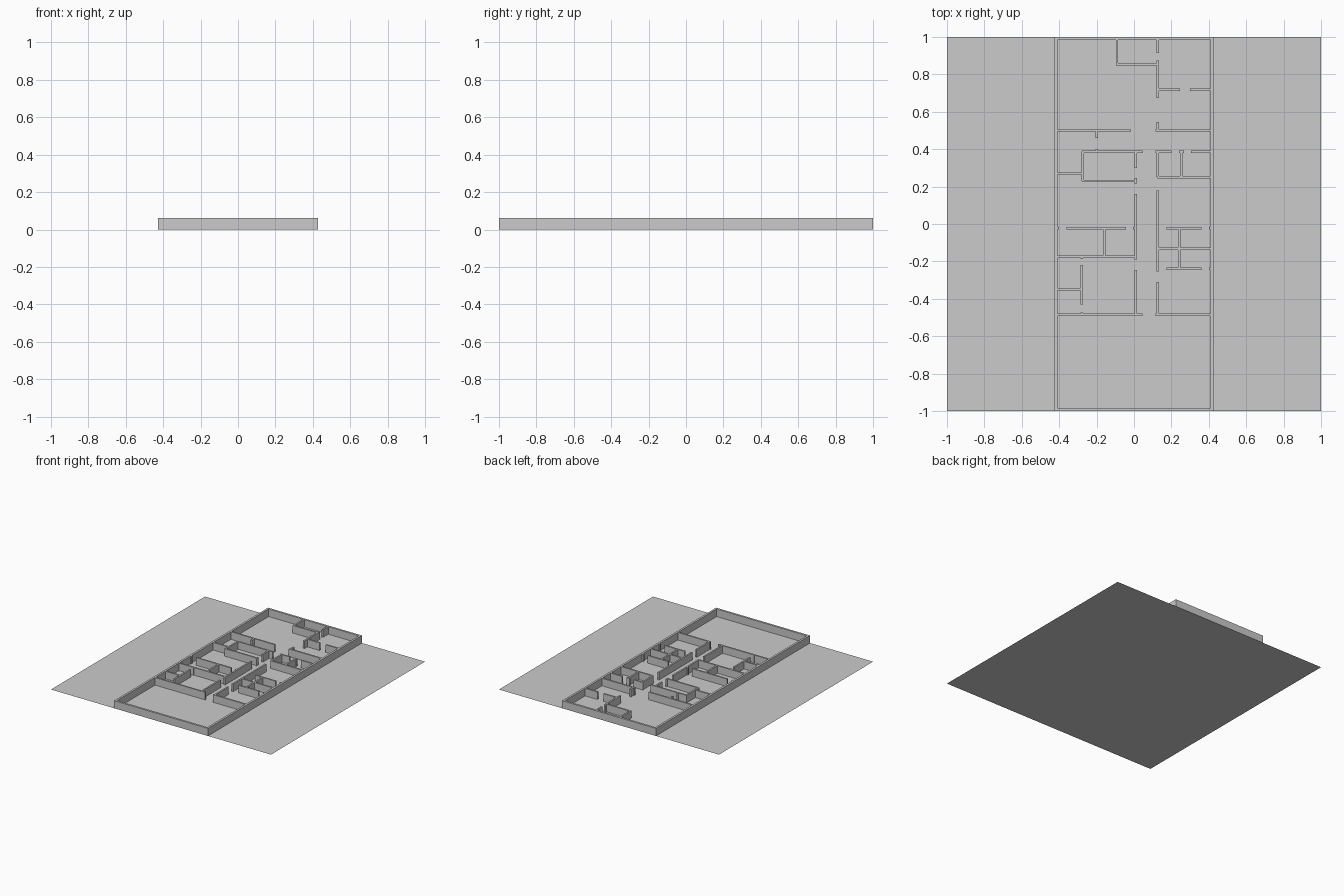
import bpy
import bmesh

HEIGHT = 0.062          # wall height
THICK = 0.013           # partition thickness
HALF_X, HALF_Y = 0.427, 1.0   # outer faces of the building
SHELL = 0.017           # outer wall thickness

# Shared grid lines of the plan
WEST, EAST = SHELL - HALF_X, HALF_X - SHELL
NORTH = HALF_Y - SHELL
HALL_W, HALL_E = 0.009, 0.126

default_cube = bpy.data.objects.get("Cube")
if default_cube:
    bpy.data.objects.remove(default_cube, do_unlink=True)


def make_material(name, colour):
    material = bpy.data.materials.new(name)
    material.use_nodes = True
    material.diffuse_color = colour
    material.node_tree.nodes["Principled BSDF"].inputs["Base Color"].default_value = colour
    return material


plaster = make_material("plaster grey", (0.6, 0.6, 0.6, 1))


def finish(bm, name):
    bmesh.ops.recalc_face_normals(bm, faces=bm.faces)
    mesh = bpy.data.meshes.new(name)
    bm.to_mesh(mesh)
    bm.free()
    mesh.materials.append(plaster)
    obj = bpy.data.objects.new(name, mesh)
    bpy.context.collection.objects.link(obj)
    return obj


def add_block(bm, x_range, y_range):
    """Upright wall block standing on the floor, open underneath."""
    verts = bmesh.ops.create_cube(bm, size=1)["verts"]
    for v in verts:
        v.co.x = x_range[v.co.x > 0]
        v.co.y = y_range[v.co.y > 0]
        v.co.z = HEIGHT if v.co.z > 0 else 0
    under = [f for f in verts[0].link_faces[:] + verts[-1].link_faces[:]
             if all(v.co.z == 0 for v in f.verts)]
    bmesh.ops.delete(bm, geom=list(set(under)), context="FACES_ONLY")


def partitions(name, across=(), along=()):
    """across: (y, x start, x end) runs; along: (x, y start, y end) runs."""
    bm = bmesh.new()
    t = THICK / 2
    for y, start, end in across:
        add_block(bm, (start, end), (y - t, y + t))
    for x, start, end in along:
        add_block(bm, (x - t, x + t), (start, end))
    return finish(bm, name)


# Ground slab: a single flat sheet
bm = bmesh.new()
bmesh.ops.create_grid(bm, x_segments=1, y_segments=1, size=1)
finish(bm, "ground_sheet")

# Outer shell: one closed ring of wall
bm = bmesh.new()
rings = []
for inset in (0, SHELL):
    x, y = HALF_X - inset, HALF_Y - inset
    corners = [(-x, -y), (x, -y), (x, y), (-x, y)]
    rings.append([[bm.verts.new((cx, cy, z)) for cx, cy in corners]
                  for z in (0, HEIGHT)])
(outer_low, outer_top), (inner_low, inner_top) = rings
for i in range(4):
    j = (i + 1) % 4
    for low, high in ((outer_low, outer_top), (outer_top, inner_top),
                      (inner_top, inner_low)):
        bm.faces.new((low[i], low[j], high[j], high[i]))
finish(bm, "outer_walls")

# Rear hall with its closet and side room
partitions(
    "rear_room_walls",
    across=[(0.855, -0.097, HALL_E), (0.717, HALL_E, 0.245), (0.717, 0.3, EAST)],
    along=[(-0.091, 0.855, NORTH), (HALL_E, 0.915, NORTH), (HALL_E, 0.675, 0.875)])

# Cross walls closing off the rear hall
partitions(
    "rear_cross_walls",
    across=[(0.5, WEST, -0.015), (0.5, 0.115, EAST)],
    along=[(HALL_E, 0.5, 0.545), (-0.2, 0.46, 0.5)])

# Upper west rooms
partitions(
    "upper_west_walls",
    across=[(0.387, -0.279, 0.045), (0.23, -0.279, HALL_W), (0.27, WEST, -0.273)],
    along=[(-0.273, 0.23, 0.387), (-0.2, 0.387, 0.402)])

# Upper east rooms
partitions(
    "upper_east_walls",
    across=[(0.387, 0.115, 0.2), (0.387, 0.24, 0.267), (0.387, 0.305, EAST),
            (0.25, HALL_E, EAST)],
    along=[(HALL_E, 0.25, 0.387), (0.253, 0.25, 0.387)])

# Long walls either side of the corridor, with door gaps
partitions(
    "corridor_walls",
    along=[(HALL_W, 0.3, 0.387), (HALL_W, 0.217, 0.245), (HALL_W, -0.19, 0.16),
           (HALL_W, -0.485, -0.245), (HALL_E, -0.255, 0.18),
           (HALL_E, -0.485, -0.31)])

# Lower west rooms
partitions(
    "lower_west_walls",
    across=[(-0.023, WEST, -0.4), (-0.023, -0.36, -0.042), (-0.023, -0.006, HALL_W),
            (-0.175, WEST, HALL_W), (-0.35, WEST, -0.28)],
    along=[(-0.16, -0.175, -0.023), (-0.28, -0.187, -0.175),
           (-0.28, -0.43, -0.22), (-0.28, -0.485, -0.472)])

# Lower east rooms: paired closets
east_runs = []
for y in (-0.023, -0.24):
    east_runs += [(y, 0.175, 0.36), (y, 0.4, EAST)]
partitions(
    "lower_east_walls",
    across=east_runs + [(-0.132, HALL_E, EAST)],
    along=[(0.242, -0.24, -0.023)])

# Cross walls in front of the large front room
partitions("front_cross_walls",
           across=[(-0.485, WEST, 0.045), (-0.485, 0.115, EAST)])
